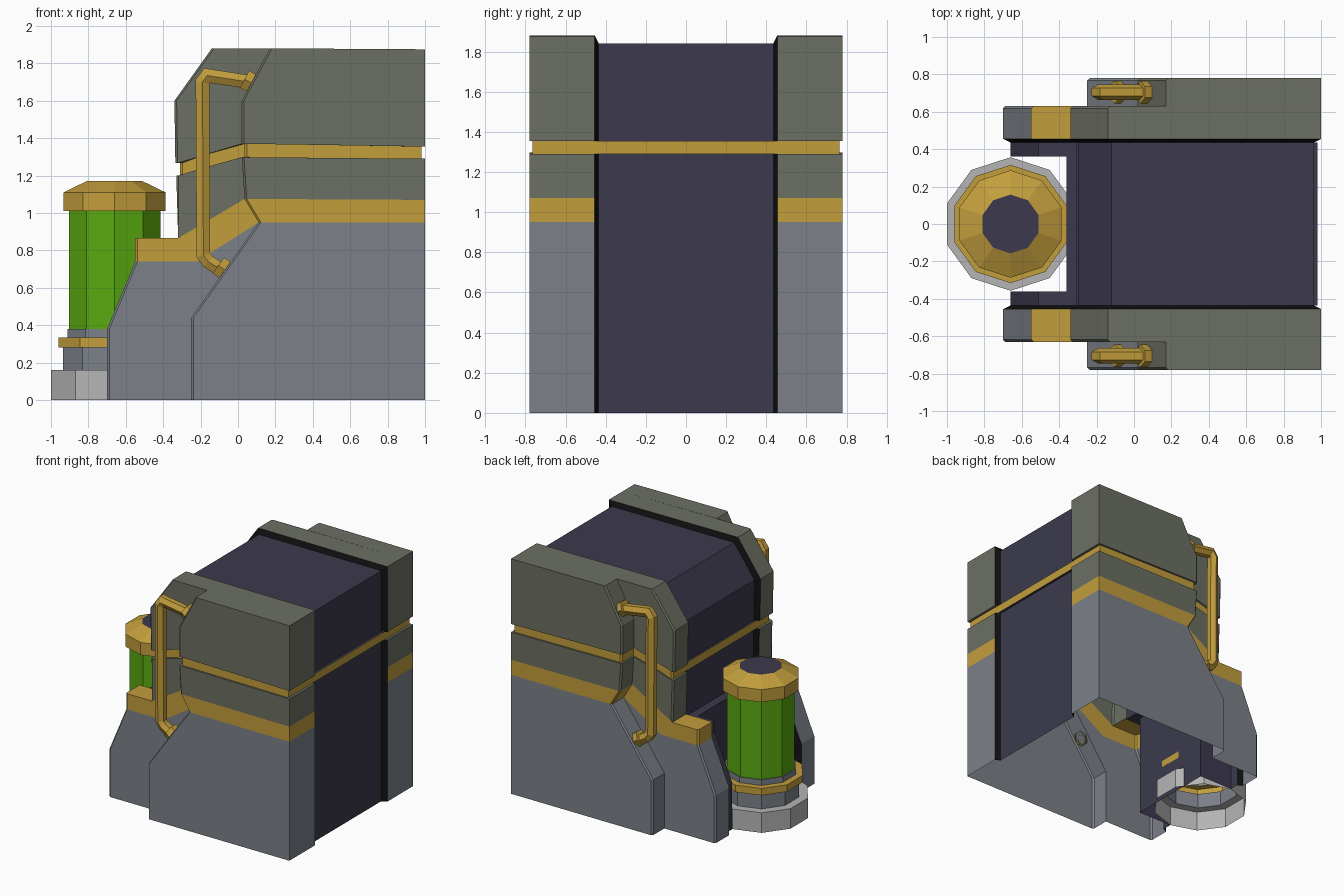
import bpy, bmesh, math
from mathutils import Vector

if "Cube" in bpy.data.objects:
    bpy.data.objects.remove(bpy.data.objects["Cube"])

def material(name, rgb):
    m = bpy.data.materials.new(name)
    m.diffuse_color = (*rgb, 1)
    m.use_nodes = True
    m.node_tree.nodes["Principled BSDF"].inputs["Base Color"].default_value = m.diffuse_color
    return m

NAMES = ["steel", "olive", "gold", "dark", "black", "green", "light"]
COLOURS = [(.20, .22, .25), (.15, .16, .125), (.54, .34, .045), (.045, .042, .075),
           (.005, .005, .005), (.10, .40, .005), (.46, .46, .46)]
MATS = [material(n, c) for n, c in zip(NAMES, COLOURS)]
STEEL, OLIVE, GOLD, DARK, BLACK, GREEN, LIGHT = range(7)

def finish(name, bm):
    bmesh.ops.delete(bm, geom=[f for f in bm.faces if f.calc_area() < 1e-6], context='FACES')
    bmesh.ops.remove_doubles(bm, verts=bm.verts, dist=1e-5)
    bmesh.ops.recalc_face_normals(bm, faces=bm.faces)
    me = bpy.data.meshes.new(name)
    bm.to_mesh(me)
    bm.free()
    for m in MATS:
        me.materials.append(m)
    ob = bpy.data.objects.new(name, me)
    bpy.context.collection.objects.link(ob)
    return ob

def quad(bm, vs, mat):
    f = bm.faces.new(vs)
    f.material_index = mat

# Housing: front edge profiles, one (x, z) per row; rows 5-8 form the trim groove
INNER = [(-.70, 0), (-.70, .38), (-.55, .74), (-.55, .865), (-.32, .865), (-.33, 1.2),
         (-.31, 1.2), (-.31, 1.267), (-.335, 1.267), (-.34, 1.6), (-.14, 1.88)]
KINK = [(-.5, 0), (-.5, .38), (-.22, .74), (-.32, .865), (-.32, .865), (-.2, 1.237),
        (-.2, 1.237), (-.2, 1.304), (-.2, 1.304), (-.2, 1.6), (0, 1.88)]
OUTER = [(-.25, 0), (-.25, .44), (.11, .95), (.035, 1.075), (.035, 1.075), (.02, 1.298),
         (.035, 1.298), (.035, 1.37), (.02, 1.37), (.02, 1.6), (.17, 1.88)]
CORE = [(-.66, 0), (-.66, .37), (-.51, .73), (-.51, .825), (-.29, .825), (-.29, 1.2),
        (-.31, 1.2), (-.31, 1.267), (-.295, 1.267), (-.30, 1.59), (-.12, 1.84)]
NOTCH = [(-.36, z) for x, z in CORE[:4]] + CORE[4:]
BACK_Z = [0, .44, .95, 1.07, 1.07, 1.29, 1.29, 1.355, 1.355, 1.6, 1.875]
ROW_MAT = [STEEL, STEEL, GOLD, GOLD, OLIVE, OLIVE, GOLD, OLIVE, OLIVE, OLIVE, OLIVE]

# Cross stations (profile, y, edge softening), mirrored to the other side
half = [(OUTER, .78, .012), (OUTER, .768, 0), (OUTER, .63, 0), (KINK, .63, 0),
        (INNER, .63, .012), (INNER, .618, 0), (INNER, .455, 0),
        (CORE, .435, 0), (CORE, .36, 0), (NOTCH, .36, 0)]
stations = half + [(p, -y, d) for p, y, d in reversed(half)]

def ring(bm, profile, y, soft):
    core = profile in (CORE, NOTCH)
    pts = []
    for j, (x, z) in enumerate(profile):
        groove = j in (6, 7)
        yy = y - math.copysign(.015, y) if groove and abs(y) > .5 else y
        bx = .98 if groove else (.96 if core else 1.0)
        bz = 1.84 if core and j == 10 else BACK_Z[j]
        pts.append(((x + soft, yy, z), (bx, yy, bz)))
    seq = [p[0] for p in pts] + [p[1] for p in reversed(pts)]
    return [bm.verts.new(p) for p in seq]

bm = bmesh.new()
rings = [ring(bm, *s) for s in stations]
rows = len(INNER)
for i in range(len(rings) - 1):
    cores = sum(s[0] in (CORE, NOTCH) for s in stations[i:i + 2])
    for k in range(2 * rows - 1):
        j = min(k, 2 * rows - 2 - k)
        mat = ROW_MAT[j]
        if cores and j != 6:
            mat = DARK if cores == 2 else BLACK
        a, b = rings[i], rings[i + 1]
        quad(bm, (a[k], a[k + 1], b[k + 1], b[k]), mat)
for r in (rings[0], rings[-1]):
    for j in range(rows - 1):
        quad(bm, (r[j], r[j + 1], r[-2 - j], r[-1 - j]), ROW_MAT[j])
finish("housing", bm)

# Canister: ten-sided turned shell, open underneath; (radius, z, colour above)
PROFILE = [(.357, 0, LIGHT), (.357, .16, LIGHT), (.29, .16, STEEL), (.29, .28, GOLD),
           (.316, .28, GOLD), (.316, .335, GOLD), (.265, .335, STEEL), (.265, .38, STEEL),
           (.257, .38, GREEN), (.257, 1.01, GOLD), (.287, 1.01, GOLD), (.287, 1.11, GOLD),
           (.157, 1.17, DARK)]
bm = bmesh.new()
loops = [[bm.verts.new((-.66 + r * math.cos(math.radians(18 + 36 * k)),
                        r * math.sin(math.radians(18 + 36 * k)), z)) for k in range(10)]
         for r, z, m in PROFILE]
for a, b, (r, z, m) in zip(loops, loops[1:], PROFILE):
    for k in range(10):
        quad(bm, (a[k], a[(k + 1) % 10], b[(k + 1) % 10], b[k]), m)
quad(bm, loops[-1], DARK)
finish("canister", bm)

# Handles: hexagonal tube with mitred bends, plus a flange on each foot
def sweep(bm, path, y, radius, cap=False):
    pts = [Vector(p) for p in path]
    out = []
    for i, p in enumerate(pts):
        d0 = (p - pts[i - 1]).normalized() if i else (pts[1] - p).normalized()
        d1 = (pts[i + 1] - p).normalized() if i < len(pts) - 1 else d0
        t = (d0 + d1).normalized()
        n = Vector((-t.y, t.x)) / t.dot(d0)
        out.append([])
        for k in range(6):
            a = math.radians(60 * k + 30)
            q = p + n * radius * math.cos(a)
            out[-1].append(bm.verts.new((q.x, y + radius * math.sin(a), q.y)))
    for a, b in zip(out, out[1:]):
        for k in range(6):
            quad(bm, (a[k], a[(k + 1) % 6], b[(k + 1) % 6], b[k]), GOLD)
    if cap:
        quad(bm, out[0], GOLD)

TUBE = [(.06, 1.70), (-.165, 1.735), (-.19, 1.70), (-.185, .775), (-.16, .74), (-.07, .685)]
FLANGES = [[(.035, 1.715), (.085, 1.689)], [(-.105, .72), (-.06, .688)]]
for side, y in (("front", -.705), ("rear", .705)):
    bm = bmesh.new()
    sweep(bm, TUBE, y, .042)
    for f in FLANGES:
        sweep(bm, f, y, .06, True)
    finish(side + "_handle", bm)
